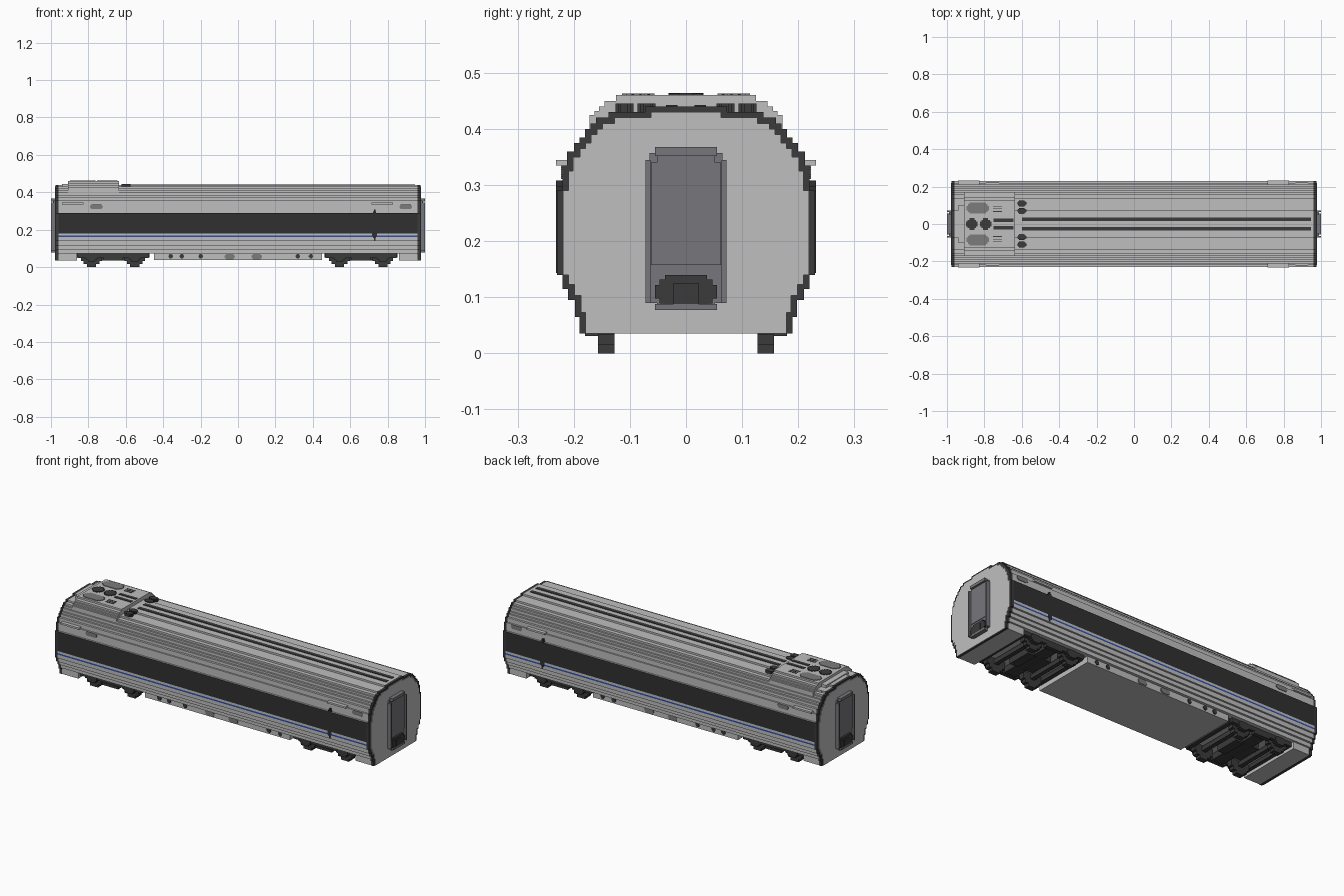
import bpy, bmesh

if "Cube" in bpy.data.objects:
    bpy.data.objects.remove(bpy.data.objects["Cube"], do_unlink=True)


def material(name, r, g, b):
    m = bpy.data.materials.new(name)
    m.use_nodes = True
    m.diffuse_color = (r, g, b, 1)
    m.node_tree.nodes["Principled BSDF"].inputs["Base Color"].default_value = (r, g, b, 1)
    return m


LIGHT = material("light grey", .52, .52, .52)
GREY = material("vent grey", .2, .2, .2)
DOOR = material("door grey", .18, .18, .2)
DARK = material("dark grey", .043, .043, .043)
BAND = material("window black", .03, .03, .03)
BLUE = material("stripe blue", .02, .07, .45)


def stepped(name, axis, lo, hi, v0, layers, mat, u=0):
    """Stepped outline (layers of top height and half width) pushed along an axis."""
    side, v = [], v0
    for top, half in layers:
        for p in ((half, v), (half, top)):
            if not side or side[-1] != p:
                side.append(p)
        v = top
    outline = [(u + w, h) for w, h in side] + [(u - w, h) for w, h in reversed(side)]
    place = {"x": lambda a, p: (a, p[0], p[1]),
             "y": lambda a, p: (p[0], a, p[1]),
             "z": lambda a, p: (p[0], p[1], a)}[axis]
    bm = bmesh.new()
    ends = [[bm.verts.new(place(a, p)) for p in outline] for a in (lo, hi)]
    for ring in ends:
        bm.faces.new(ring)
    for i in range(len(outline)):
        j = (i + 1) % len(outline)
        bm.faces.new((ends[0][i], ends[0][j], ends[1][j], ends[1][i]))
    bmesh.ops.recalc_face_normals(bm, faces=bm.faces)
    mesh = bpy.data.meshes.new(name)
    bm.to_mesh(mesh)
    bm.free()
    ob = bpy.data.objects.new(name, mesh)
    bpy.context.collection.objects.link(ob)
    mesh.materials.append(mat)
    return ob


def box(name, x0, x1, y0, y1, z0, z1, mat):
    return stepped(name, "x", x0, x1, z0, [(z1, abs(y1 - y0) / 2)], mat, (y0 + y1) / 2)


def blob(name, axis, lo, hi, u, v, ru, rv, mat):
    """Blocky rounded disc or oval."""
    cut = min(ru, rv)
    steps = [(-.72, .58), (-.4, .25), (.4, 0), (.72, .25), (1, .58)]
    return stepped(name, axis, lo, hi, v - rv,
                   [(v + t * rv, ru - c * cut) for t, c in steps], mat, u)


# Car body with painted window band and stripe
upper = [(.095, .198), (.115, .21), (.14, .22), (.16, .23), (.168, .23), (.18, .23),
         (.29, .23), (.335, .22), (.36, .212), (.375, .2), (.385, .19), (.4, .18),
         (.41, .17), (.42, .16), (.43, .138), (.44, .073)]
body = stepped("car_body", "x", -.96, .96, .073, upper, LIGHT)
body.data.materials.append(BAND)
body.data.materials.append(BLUE)
for f in body.data.polygons:
    if abs(f.normal.y) > .9:
        z = f.center.z
        f.material_index = 1 if .18 < z < .29 else 2 if .16 < z < .168 else 0

# Underfloor equipment box
box("underfloor_box", -.45, .45, -.182, .182, .038, .073, LIGHT)

# Both ends: skirt, dark rim, end wall, gangway door and coupler
whole = [(.065, .19)] + upper
for s, tag in ((1, "left"), (-1, "right")):
    def span(a, b):
        return sorted((s * a, s * b))
    box("end_skirt_" + tag, *span(.86, .96), -.188, .188, .035, .073, LIGHT)
    stepped("end_rim_" + tag, "x", *span(.96, .975), .035, whole, DARK)
    wall = [(h - (.01 if h > .29 else -.008 if h < .14 else 0), w - .011) for h, w in whole]
    stepped("end_wall_" + tag, "x", *span(.975, .978), .035, wall, LIGHT)
    stepped("gangway_" + tag, "x", *span(.978, .986), .077,
            [(.09, .052), (.345, .072), (.357, .065), (.368, .052)], DOOR)
    for e in (-1, 1):
        box("gangway_post_" + tag, *span(.986, 1), e * .063, e * .072, .09, .345, DOOR)
    box("gangway_lintel_" + tag, *span(.986, 1), -.055, .055, .352, .368, DOOR)
    box("gangway_sill_" + tag, *span(.986, 1), -.055, .055, .077, .088, DOOR)
    stepped("door_panel_" + tag, "x", *span(.986, .989), .157,
            [(.34, .062), (.352, .052)], DOOR)
    blob("coupler_" + tag, "x", *span(.986, .997), 0, .11, .055, .03, DARK)
    box("coupler_hook_" + tag, *span(.997, 1), -.022, .022, .085, .125, DARK)

# Side details on both flanks
for s in (-1, 1):
    def flank(y, depth):
        return sorted((s * y, s * (y + depth)))
    for x0, x1 in ((-.94, -.825), (.715, .83)):
        box("door_rail", x0, x1, *flank(.21, .022), .335, .345, LIGHT)
    for x in (-.757, .897):
        blob("side_display", "y", *flank(.219, .004), x, .323, .034, .012, GREY)
    stepped("door_marker", "y", *flank(.219, .013), .143,
            [(.155, .004), (.165, .009), (.18, .013), (.288, .013), (.298, .009), (.308, .004)],
            BAND, .73)
    for x in (-.36, -.3, -.2, .32, .39):
        blob("underfloor_port", "y", *flank(.18, .006), x, .058, .012, .012, DARK)
    for x in (-.045, .1):
        blob("underfloor_vent", "y", *flank(.18, .006), x, .056, .028, .014, GREY)

# Roof strips and end knobs
for s in (-1, 1):
    box("roof_strip", -.6, .945, s * .015, s * .036, .436, .443, DARK)
    for y in (.07, .11):
        blob("roof_knob", "z", .428, .445, -.6, s * y, .024, .016, DARK)

# Roof air conditioning pod
pod = [(.425, .172), (.432, .163), (.44, .155), (.45, .145), (.46, .125)]
stepped("roof_pod", "x", -.91, -.635, .4, pod, LIGHT)
stepped("pod_nose", "x", -.94, -.91, .41, [(.43, .14), (.445, .1)], LIGHT)
for x in (-.867, -.793):
    blob("pod_fan", "z", .458, .464, x, 0, .031, .031, DARK)
for s in (-1, 1):
    blob("pod_vent", "z", .458, .463, -.835, s * .085, .06, .029, GREY)
    box("pod_slot", -.75, -.645, s * .012, s * .03, .458, .463, DARK)
    for i in range(3):
        box("pod_louvre", -.755, -.705, s * (.065 + i * .014), s * (.069 + i * .014),
            .458, .462, DARK)

# Bogies: wheels, axles, side frames, cross beams and motors
for cx in (-.668, .658):
    box("bogie_bolster", cx - .035, cx + .035, -.165, .165, .04, .075, DARK)
    for dx in (-.116, .116):
        x = cx + dx
        box("axle", x - .012, x + .012, -.15, .15, .042, .066, DARK)
        box("motor", cx + dx * .4 - .022, cx + dx * .4 + .03, -.07, .07, .035, .07, DARK)
        box("bogie_end_beam", cx + dx * 1.58 - .012, cx + dx * 1.58 + .012,
            -.16, .16, .052, .075, DARK)
        for s in (-1, 1):
            lo, hi = sorted((s * .127, s * .157))
            blob("wheel", "y", lo, hi, x, .055, .056, .055, DARK)
            lo, hi = sorted((s * .157, s * .18))
            blob("axle_box", "y", lo, hi, x, .053, .032, .022, DARK)
    for s in (-1, 1):
        box("bogie_side_frame", cx - .19, cx + .19, s * .157, s * .176, .05, .078, DARK)
        box("bogie_spring", cx - .05, cx + .05, s * .157, s * .18, .036, .05, DARK)
